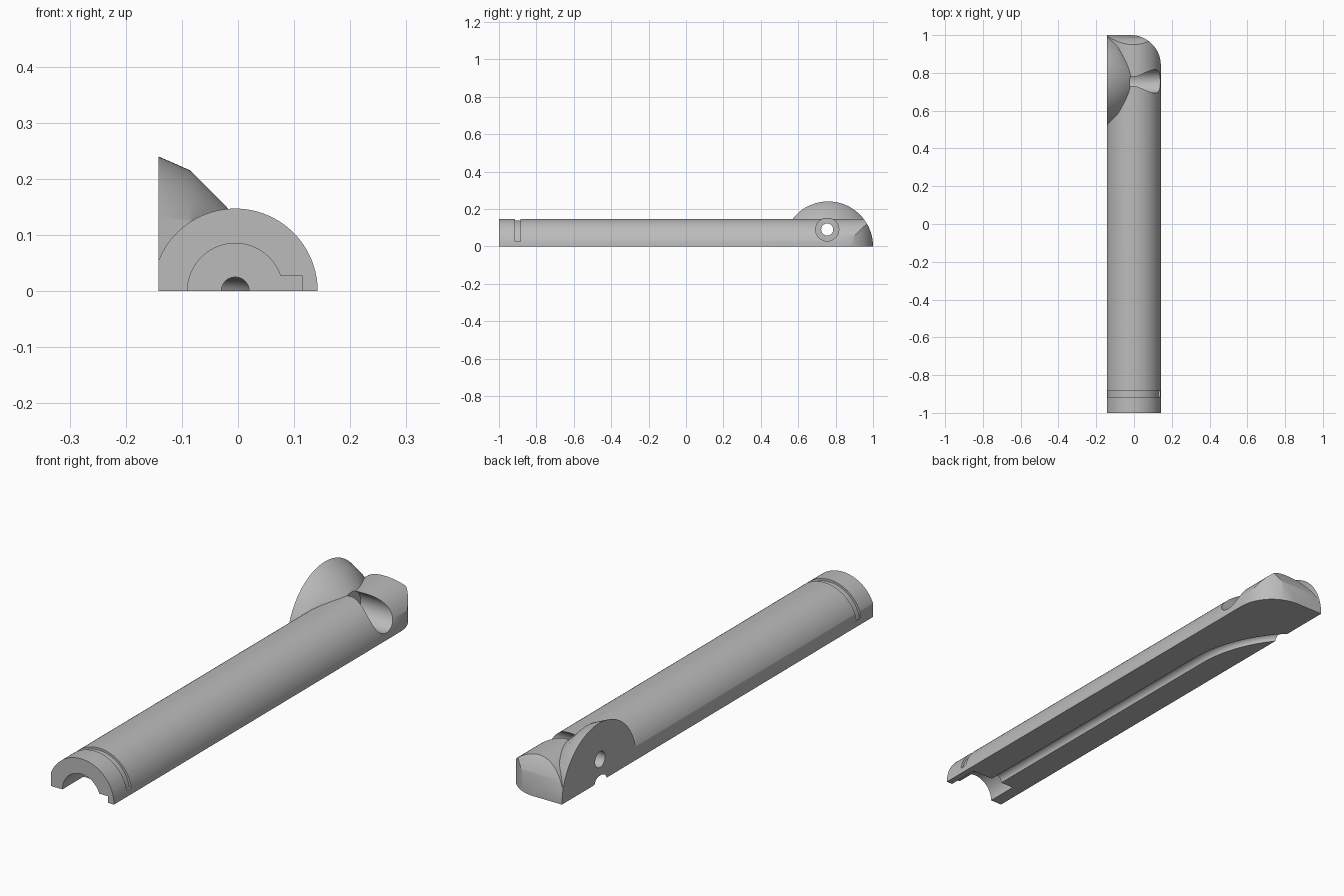
import bpy, bmesh, math
from mathutils import Vector

if "Cube" in bpy.data.objects:
    bpy.data.objects.remove(bpy.data.objects["Cube"], do_unlink=True)

AXIS_X = -0.005          # centre line of the handle
PIVOT_Y = 0.76           # centre of the rounded head
FLAT_X = -0.142          # flat mating side
OUTER = 0.147


def finish(name, bm):
    bmesh.ops.remove_doubles(bm, verts=bm.verts, dist=1e-5)
    bmesh.ops.recalc_face_normals(bm, faces=bm.faces)
    mesh = bpy.data.meshes.new(name)
    bm.to_mesh(mesh)
    bm.free()
    obj = bpy.data.objects.new(name, mesh)
    bpy.context.collection.objects.link(obj)
    return obj


def lathe(name, axis, centre, profile, seg=128):
    """Turn a closed (along, radius) profile round the x or y axis."""
    bm = bmesh.new()
    rings = []
    for i in range(seg):
        t = math.tau * i / seg
        ring = []
        for a, r in profile:
            c, s = r * math.cos(t), r * math.sin(t)
            offset = Vector((a, c, s)) if axis == "x" else Vector((c, a, s))
            ring.append(bm.verts.new(Vector(centre) + offset))
        rings.append(ring)
    n = len(profile)
    for i in range(seg):
        p, q = rings[i], rings[(i + 1) % seg]
        for j in range(n):
            k = (j + 1) % n
            bm.faces.new((p[j], p[k], q[k], q[j]))
    return finish(name, bm)


def cylinder(name, axis, centre, lo, hi, r, seg=128):
    return lathe(name, axis, centre, [(lo, 0), (lo, r), (hi, r), (hi, 0)], seg)


def prism(name, points, direction):
    """Extrude a closed outline of 3D points."""
    bm = bmesh.new()
    face = bm.faces.new([bm.verts.new(p) for p in points])
    new = bmesh.ops.extrude_face_region(bm, geom=[face])["geom"]
    bmesh.ops.translate(bm, vec=direction,
                        verts=[v for v in new if isinstance(v, bmesh.types.BMVert)])
    return finish(name, bm)


def box(name, lo, hi):
    outline = [(lo[0], lo[1], lo[2]), (hi[0], lo[1], lo[2]),
               (hi[0], hi[1], lo[2]), (lo[0], hi[1], lo[2])]
    return prism(name, outline, (0, 0, hi[2] - lo[2]))


def combine(target, tool, operation):
    mod = target.modifiers.new(operation.title(), "BOOLEAN")
    mod.operation, mod.solver, mod.object = operation, "EXACT", tool
    bpy.context.view_layer.objects.active = target
    bpy.ops.object.modifier_apply(modifier=mod.name)
    bpy.data.objects.remove(tool, do_unlink=True)


def arc(cx, cy, r, start, end, steps):
    angles = [math.radians(start + (end - start) * i / steps) for i in range(steps + 1)]
    return [(cx + r * math.cos(a), cy + r * math.sin(a)) for a in angles]


# Handle barrel
handle = cylinder("handle_half", "y", (AXIS_X, 0, 0), -1, 1, OUTER)

# Rounded tip: round in side view and round at one corner in plan
side = [(-1.2, -0.3)] + [(1.0, -0.3)] + arc(PIVOT_Y, 0, 0.24, 0, 90, 32) + [(-1.2, 0.24)]
combine(handle, prism("tip_side", [(-0.4, y, z) for y, z in side], (0.8, 0, 0)), "INTERSECT")
plan = [(-0.4, -1.2), (0.142, -1.2)] + arc(-0.018, 0.84, 0.16, 0, 90, 32) + [(-0.4, 1.0)]
combine(handle, prism("tip_plan", [(x, y, -0.4) for x, y in plan], (0, 0, 0.8)), "INTERSECT")

# Conical pivot boss
boss = lathe("pivot_boss", "x", (0, PIVOT_Y, 0),
             [(-0.2, 0), (-0.2, 0.265), (FLAT_X, 0.24), (-0.085, 0.215), (0, 0.13), (0, 0)])
combine(handle, boss, "UNION")

# Flat underside and flat mating side
combine(handle, box("underside_cut", (-1, -2, -1), (1, 2, 0)), "DIFFERENCE")
combine(handle, box("side_cut", (-1, -2, -1), (FLAT_X, 2, 1)), "DIFFERENCE")

# Pivot screw hole with counterbore
pin = (0, 0.755, 0.09)
combine(handle, cylinder("counterbore", "x", pin, -0.02, 0.3, 0.062, 64), "DIFFERENCE")
combine(handle, cylinder("pin_hole", "x", pin, -0.3, 0.1, 0.032, 64), "DIFFERENCE")

# Ring groove near the open end
groove = lathe("ring_groove", "y", (AXIS_X, 0, 0),
               [(-0.915, 0.138), (-0.915, 0.2), (-0.885, 0.2), (-0.885, 0.138)])
combine(groove, box("groove_limit", (-1, -2, -1), (1, 2, 0.026)), "DIFFERENCE")
combine(handle, groove, "DIFFERENCE")

# End socket with side slot
combine(handle, cylinder("socket", "y", (AXIS_X, 0, 0), -1.2, -0.865, 0.085), "DIFFERENCE")
combine(handle, box("slot", (0, -1.2, -0.1), (0.115, -0.865, 0.027)), "DIFFERENCE")

# Wire channel, straight and then curving out of the flat side
bend = 0.55
path = [(AXIS_X, -1.1)] + arc(AXIS_X - bend, 0.39, bend, 0, 52, 32)
curve = bpy.data.curves.new("channel_path", "CURVE")
curve.dimensions = "3D"
curve.bevel_depth = 0.025
curve.bevel_resolution = 10
curve.use_fill_caps = True
spline = curve.splines.new("POLY")
spline.points.add(len(path) - 1)
for point, (x, y) in zip(spline.points, path):
    point.co = (x, y, 0, 1)
path_obj = bpy.data.objects.new("channel_path", curve)
bpy.context.collection.objects.link(path_obj)
bm = bmesh.new()
bm.from_mesh(bpy.data.meshes.new_from_object(path_obj))
bpy.data.objects.remove(path_obj, do_unlink=True)
combine(handle, finish("wire_channel", bm), "DIFFERENCE")

# Material and shading
grey = bpy.data.materials.new("plain_grey")
grey.use_nodes = True
colour = (0.5, 0.5, 0.5, 1)
grey.diffuse_color = colour
grey.node_tree.nodes["Principled BSDF"].inputs["Base Color"].default_value = colour
handle.data.materials.clear()
handle.data.materials.append(grey)
bpy.ops.object.select_all(action="DESELECT")
handle.select_set(True)
bpy.context.view_layer.objects.active = handle
bpy.ops.object.shade_smooth_by_angle(angle=math.radians(30))
